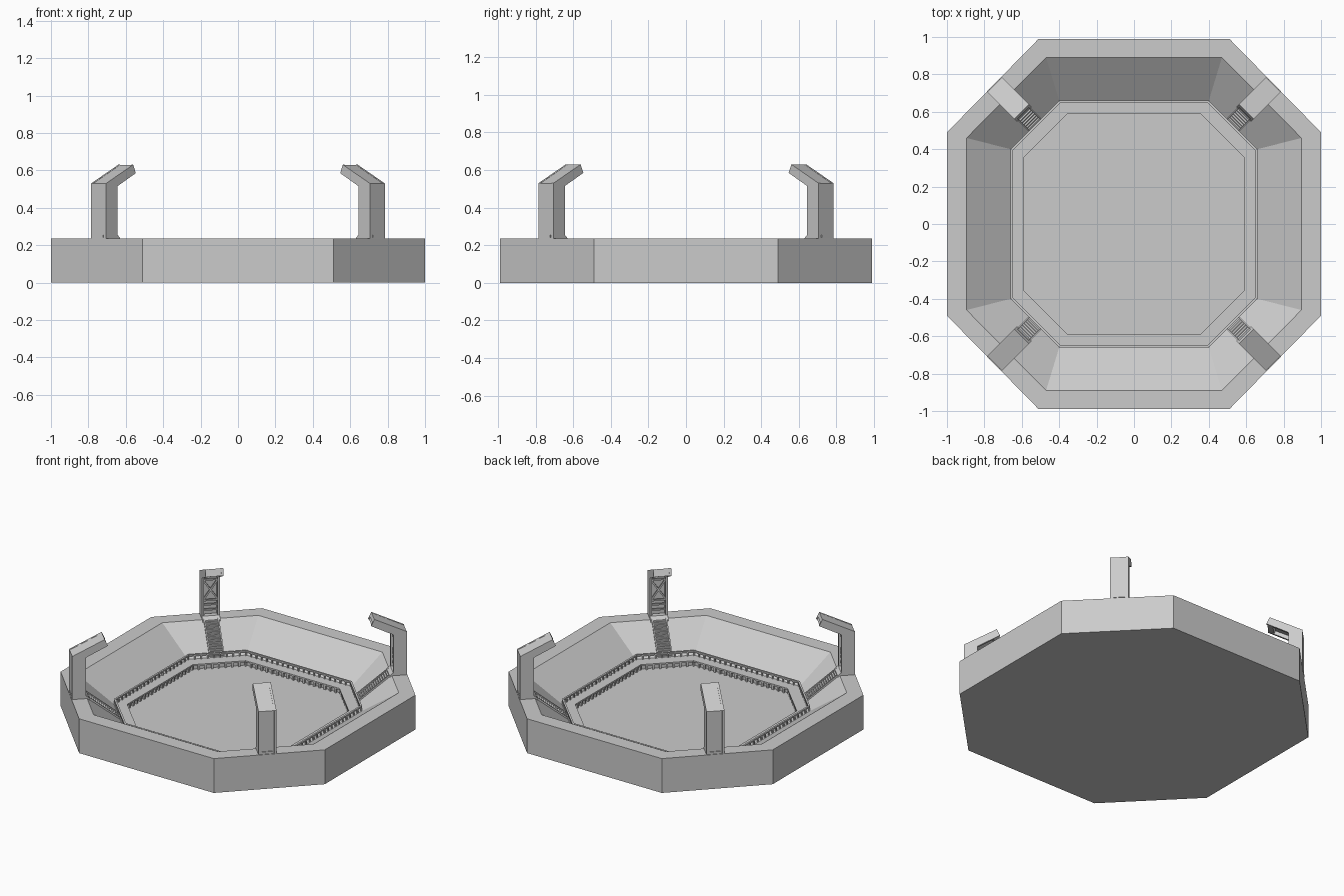
import bpy, bmesh, math
from mathutils import Vector, Matrix

if "Cube" in bpy.data.objects:
    bpy.data.objects.remove(bpy.data.objects["Cube"])

UP = Vector((0, 0, 1))


def finish(name, bm):
    bmesh.ops.recalc_face_normals(bm, faces=bm.faces)
    me = bpy.data.meshes.new(name)
    bm.to_mesh(me)
    bm.free()
    ob = bpy.data.objects.new(name, me)
    bpy.context.collection.objects.link(ob)
    return ob


def octagon(ax, ay, cx, cy, z):
    """Corner points of a chamfered square, counter-clockwise."""
    return [Vector((x, y, z)) for x, y in (
        (ax, -cy), (ax, cy), (cx, ay), (-cx, ay),
        (-ax, cy), (-ax, -cy), (-cx, -ay), (cx, -ay))]


def bar(bm, p, q, w, h, side):
    """Box from p to q, w wide along side, h thick across."""
    p, q = Vector(p), Vector(q)
    d = (q - p).normalized()
    s = Vector(side)
    s = (s - d * s.dot(d)).normalized()
    n = d.cross(s)
    m = Matrix((d * (q - p).length, s * w, n * h)).transposed().to_4x4()
    m.translation = (p + q) / 2
    bmesh.ops.create_cube(bm, size=1, matrix=m)


def plate(bm, pts, t0, t1):
    """Radial (r, z) profile extruded sideways from t0 to t1."""
    a = [bm.verts.new((r, t0, z)) for r, z in pts]
    b = [bm.verts.new((r, t1, z)) for r, z in pts]
    bm.faces.new(a)
    bm.faces.new(b[::-1])
    n = len(pts)
    for i in range(n):
        bm.faces.new((a[i], a[(i + 1) % n], b[(i + 1) % n], b[i]))


# Bowl: outer wall, rim, sloped stand, walkway, recessed pitch wall, pitch
bm = bmesh.new()
RINGS = [(1, .99, .51, .49, 0), (1, .99, .51, .49, .235),
         (.895, .89, .47, .46, .235), (.66, .66, .40, .40, .07),
         (.59, .59, .355, .355, .07), (.59, .59, .355, .355, .06),
         (.61, .61, .365, .365, .06), (.61, .61, .365, .365, .03)]
loops = [[bm.verts.new(p) for p in octagon(*r)] for r in RINGS]
for lo, hi in zip(loops, loops[1:]):
    for i in range(8):
        j = (i + 1) % 8
        bm.faces.new((lo[i], lo[j], hi[j], hi[i]))
bm.faces.new(loops[0][::-1])
bm.faces.new(loops[-1])
finish("stadium_bowl", bm)


def fence(name, a, c, z0, z1, spacing, post, top):
    """Ring of posts with an optional top rail of thickness top."""
    bm = bmesh.new()
    pts = octagon(a, a, c, c, 0)
    for i in range(8):
        p, q = pts[i], pts[(i + 1) % 8]
        d = q - p
        if top:
            bar(bm, p + UP * (z1 - top / 2), q + UP * (z1 - top / 2), .012, top, UP.cross(d))
        n = round(d.length / spacing)
        for k in range(n):
            m = p + d * k / n
            bar(bm, m + UP * z0, m + UP * (z1 - top), post, post, d)
    finish(name, bm)


fence("stand_railing", .654, .397, .07, .105, .04, .008, .01)
fence("pitch_wall_posts", .6, .36, .03, .06, .04, .013, 0)

# Light towers with bent arm, open truss inside, and stairs below
W = .0565
OUTLINE = [(1.054, .235), (1.054, .53), (.849, .63), (.829, .585),
           (.968, .515), (.968, .235)]
BACK = [(1.053, .235), (1.053, .529), (.849, .629), (.838, .606),
        (1.01, .525), (1.01, .235)]


def tower():
    bm = bmesh.new()
    for s in (-1, 1):
        plate(bm, OUTLINE, s * W, s * (W - .014))
    plate(bm, BACK, -W + .01, W - .01)
    # foot flare and outer service hatch
    plate(bm, [(1.0, .2), (1.0, .255), (.967, .255), (.945, .235), (.945, .2)], -W, W)
    bar(bm, (1.055, -.036, .247), (1.055, .036, .247), .006, .014, (1, 0, 0))
    # cross bracing and rungs
    t = W - .012
    for s in (-1, 1):
        bar(bm, (.985, -s * t, .36), (.985, s * t, .49), .01, .01, (1, 0, 0))
    for z in (.29, .325, .355, .495):
        bar(bm, (.985, -t, z), (.985, t, z), .012, .01, (1, 0, 0))
    # lamp panel at the arm tip
    bar(bm, (.84, 0, .598), (.875, 0, .581), 2 * W - .002, .03, (0, 1, 0))
    return bm


def stairs():
    bm = bmesh.new()
    r0, z0, r1, z1, n = .755, .07, .96, .235, 16
    for k in range(n):
        r, z = r0 + (r1 - r0) * k / n, z0 + (z1 - z0) * (k + 1) / n
        plate(bm, [(r, z - .02), (r, z), (r + .013, z), (r + .013, z - .02)], -.04, .04)
    for s in (-1, 1):
        bar(bm, (r0, s * .044, z0 + .005), (r1, s * .044, z1 + .003), .008, .018, (0, 1, 0))
    return bm


for i, corner in enumerate(("back_right", "back_left", "front_left", "front_right")):
    for part, make in (("light_tower", tower), ("stairs", stairs)):
        ob = finish(f"{part}_{corner}", make())
        ob.data.transform(Matrix.Rotation(math.radians(45 + 90 * i), 4, 'Z'))
